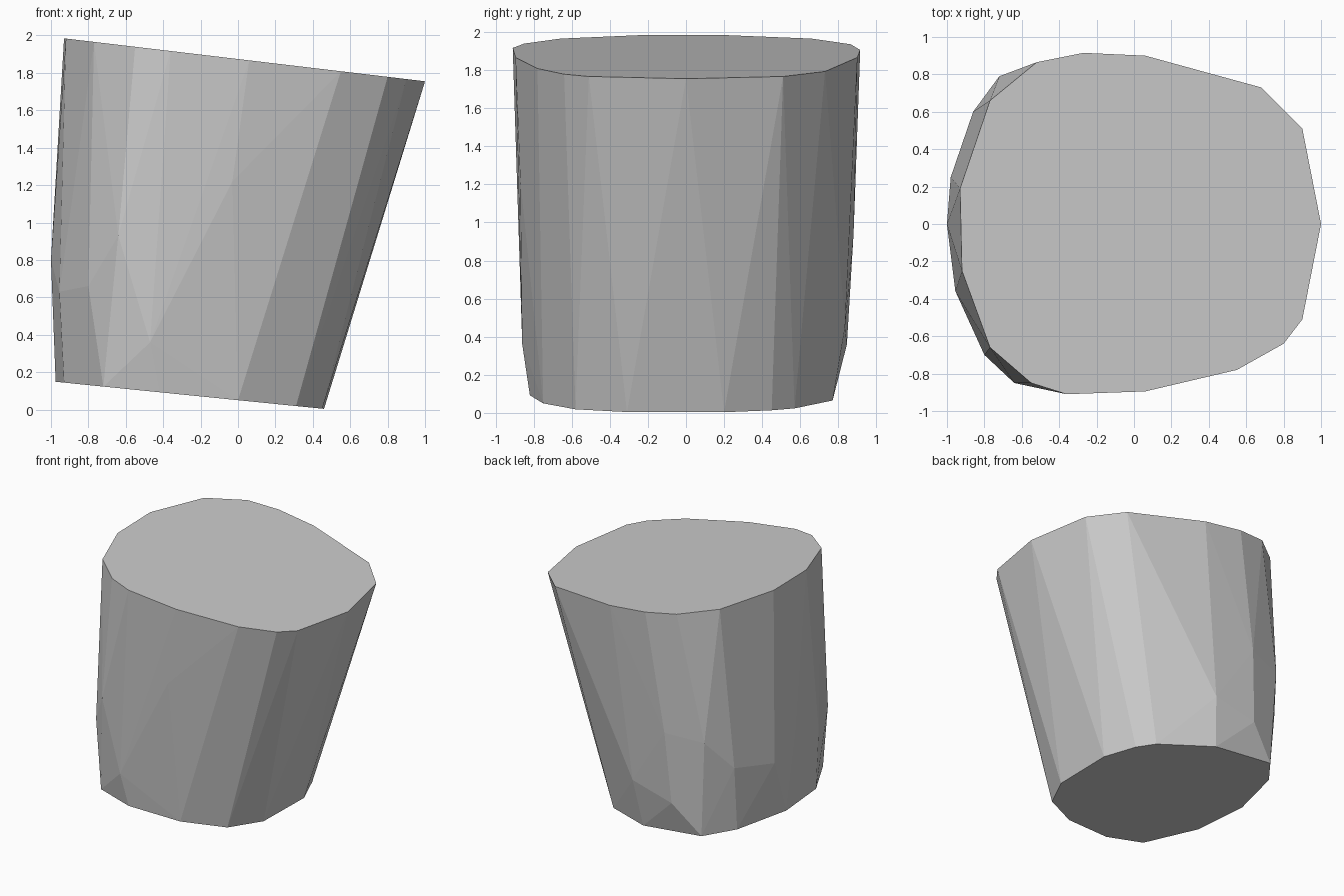
import bpy, bmesh, math

if "Cube" in bpy.data.objects:
    bpy.data.objects.remove(bpy.data.objects["Cube"])

# Slanted cut planes at the two ends
def top_z(x):
    return 1.874 - 0.119 * x

def bottom_z(x):
    return 0.05 - 0.101 * x

top = [(1, 0), (.90, .51), (.68, .73), (.06, .90), (-.27, .915), (-.52, .865),
       (-.77, .66), (-.93, .19), (-.92, -.25), (-.77, -.66), (-.55, -.85),
       (-.36, -.91), (.06, -.895), (.55, -.78), (.80, -.64), (.90, -.51)]
bottom = [(.31, -.58), (.45, -.31), (.46, .20), (.36, .45), (.26, .57),
          (-.15, .77), (-.68, .77), (-.85, .55), (-.975, .09), (-.93, -.36),
          (-.72, -.75), (-.42, -.82), (0, -.75)]
# Bulging facet corners on the wall
bulge = [(-1, 0, .80), (-.98, .25, .60), (-.86, .60, .66), (-.72, .79, .90),
         (-.42, .88, .94), (-.46, .845, .36), (-.10, .835, .45),
         (-.955, -.36, .63), (-.80, -.70, .66), (-.64, -.85, .93),
         (-.47, -.86, .36), (-.03, -.87, 1.22)]

points = [(x, y, top_z(x)) for x, y in top]
points += [(x, y, bottom_z(x)) for x, y in bottom] + bulge

# Faceted block: the convex skin around all corners
bm = bmesh.new()
for p in points:
    bm.verts.new(p)
hull = bmesh.ops.convex_hull(bm, input=bm.verts)
loose = [v for v in bm.verts if not v.link_faces]
bmesh.ops.delete(bm, geom=loose, context='VERTS')
bmesh.ops.dissolve_limit(bm, angle_limit=math.radians(1), verts=bm.verts, edges=bm.edges)
bmesh.ops.recalc_face_normals(bm, faces=bm.faces)
mesh = bpy.data.meshes.new("stone_block")
bm.to_mesh(mesh)
bm.free()

grey = bpy.data.materials.new("stone grey")
grey.diffuse_color = (0.6, 0.6, 0.6, 1)
grey.use_nodes = True
grey.node_tree.nodes["Principled BSDF"].inputs["Base Color"].default_value = grey.diffuse_color
mesh.materials.append(grey)
block = bpy.data.objects.new("stone_block", mesh)
bpy.context.collection.objects.link(block)
